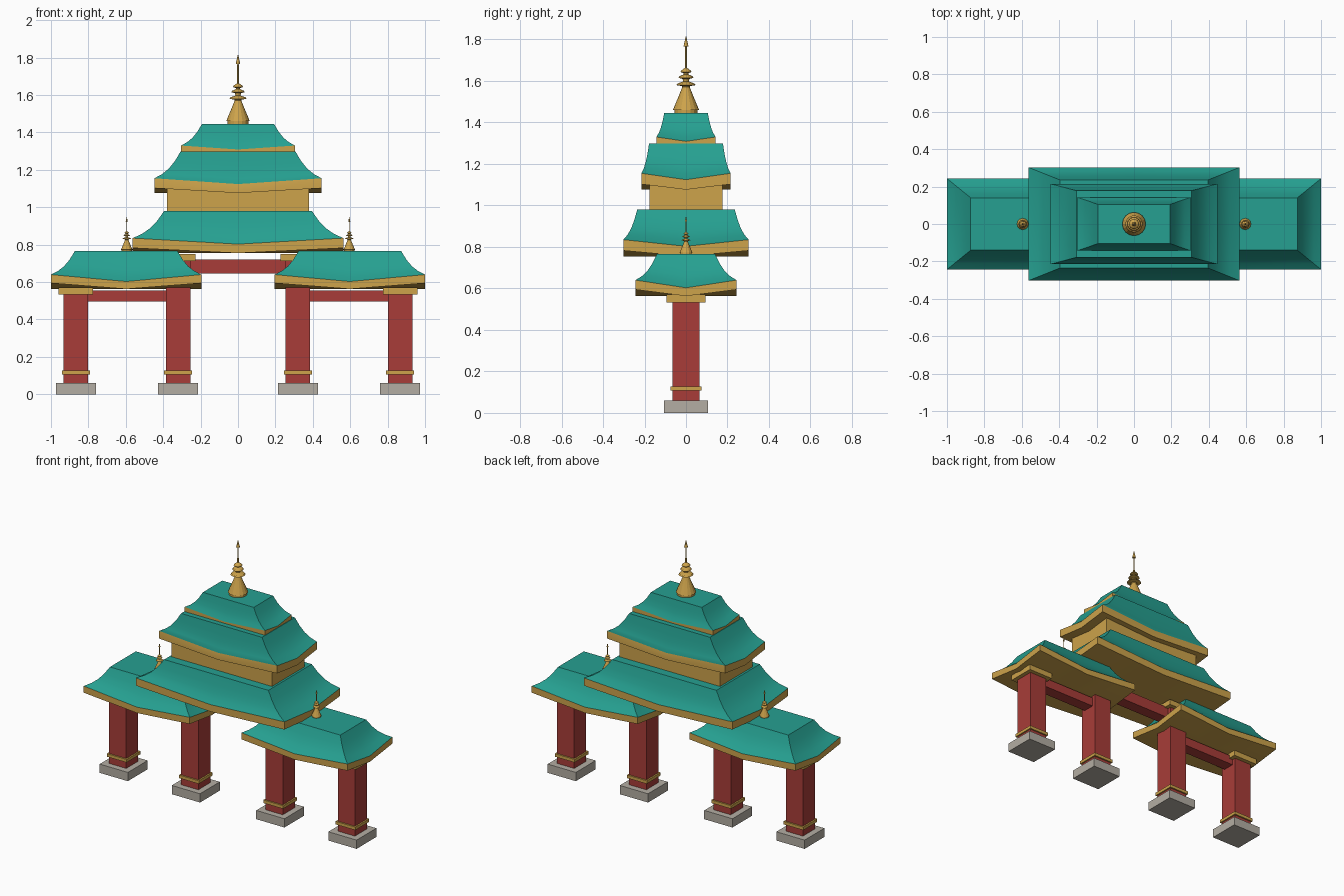
import bpy, bmesh, math

if "Cube" in bpy.data.objects:
    bpy.data.objects.remove(bpy.data.objects["Cube"])


def material(name, rgb):
    m = bpy.data.materials.new(name)
    m.diffuse_color = (*rgb, 1)
    m.use_nodes = True
    m.node_tree.nodes["Principled BSDF"].inputs["Base Color"].default_value = m.diffuse_color
    return m


TEAL = material("teal_tile", (0.019, 0.352, 0.283))
GOLD = material("gold", (0.61, 0.366, 0.07))
RED = material("red_lacquer", (0.392, 0.046, 0.04))
STONE = material("grey_stone", (0.456, 0.423, 0.366))


def finish(bm, name, mats):
    bmesh.ops.recalc_face_normals(bm, faces=bm.faces[:])
    me = bpy.data.meshes.new(name)
    bm.to_mesh(me)
    bm.free()
    for m in mats:
        me.materials.append(m)
    ob = bpy.data.objects.new(name, me)
    bpy.context.collection.objects.link(ob)
    return ob


def box(name, x, hx, hy, z0, z1, mat):
    bm = bmesh.new()
    bmesh.ops.create_cube(bm, size=1)
    for v in bm.verts:
        v.co = (x + v.co.x * 2 * hx, v.co.y * 2 * hy, z0 + (v.co.z + 0.5) * (z1 - z0))
    return finish(bm, name, [mat])


# Roof: gold fascia with raised corners, then concave teal slopes up to a flat top
def roof(name, x, eave, top, z_mid, lift, z_top, fascia):
    bm = bmesh.new()

    def ring(s, z, up):
        hx = eave[0] + (top[0] - eave[0]) * s
        hy = eave[1] + (top[1] - eave[1]) * s
        pts = [(-1, -1), (0, -1), (1, -1), (1, 0), (1, 1), (0, 1), (-1, 1), (-1, 0)]
        return [bm.verts.new((x + a * hx, b * hy, z + (up if a * b else 0))) for a, b in pts]

    rings = [ring(0, z_mid - fascia, lift * 0.85)]
    for s, h in ((0, 0), (0.3, 0.17), (0.55, 0.38), (0.78, 0.66), (1, 1)):
        rings.append(ring(s, z_mid + (z_top - z_mid) * h, lift * (1 - h) ** 1.3))
    for k, (a, b) in enumerate(zip(rings, rings[1:])):
        for i in range(8):
            j = (i + 1) % 8
            f = bm.faces.new((a[i], a[j], b[j], b[i]))
            f.material_index = 1 if k == 0 else 0
    bm.faces.new(rings[-1])
    # underside folds down towards the middle
    c = bm.verts.new((x, 0, z_mid - fascia))
    for i in range(8):
        bm.faces.new((c, rings[0][(i + 1) % 8], rings[0][i])).material_index = 1
    ob = finish(bm, name, [TEAL, GOLD])
    bpy.ops.object.select_all(action='DESELECT')
    ob.select_set(True)
    bpy.context.view_layer.objects.active = ob
    bpy.ops.object.shade_smooth_by_angle(angle=math.radians(25))


# Spire: lathed profile of bell, stacked discs, needle and tip
SPIRE = [(0.056, 0), (0.056, 0.015), (0.063, 0.016), (0.055, 0.035), (0.036, 0.08),
         (0.018, 0.125), (0.02, 0.13), (0.046, 0.135), (0.04, 0.143), (0.014, 0.152),
         (0.016, 0.165), (0.036, 0.17), (0.031, 0.178), (0.011, 0.187),
         (0.012, 0.193), (0.027, 0.198), (0.022, 0.206), (0.005, 0.218),
         (0.004, 0.32), (0.012, 0.322), (0, 0.375)]


def spire(name, x, z, scale, sides=16):
    bm = bmesh.new()
    vs = [bm.verts.new((r * scale, 0, h * scale)) for r, h in SPIRE]
    vs.insert(0, bm.verts.new((0, 0, 0)))
    es = [bm.edges.new(p) for p in zip(vs, vs[1:])]
    bmesh.ops.spin(bm, geom=vs + es, cent=(0, 0, 0), axis=(0, 0, 1),
                   angle=math.tau, steps=sides, use_duplicate=False)
    bmesh.ops.remove_doubles(bm, verts=bm.verts[:], dist=0.0001)
    bmesh.ops.translate(bm, verts=bm.verts[:], vec=(x, 0, z))
    finish(bm, name, [GOLD])


# Pillars with stone bases, gold bands and capitals
for side, sx in (("left", -1), ("right", 1)):
    for place, px, h in (("outer", 0.867, 0.533), ("inner", 0.32, 0.712)):
        n = f"{side}_{place}_"
        box(n + "pillar", sx * px, 0.065, 0.065, 0.001, h, RED)
        box(n + "base", sx * px, 0.107, 0.107, 0, 0.06, STONE)
        box(n + "band", sx * px, 0.075, 0.075, 0.107, 0.128, GOLD)
        box(n + "capital", sx * px, 0.093, 0.093, h, h + 0.037, GOLD)
    # Side bay beam, roof and small spire
    box(side + "_beam", sx * 0.593, 0.25, 0.04, 0.495, 0.556, RED)
    roof(side + "_roof", sx * 0.598, (0.402, 0.243), (0.275, 0.14), 0.603, 0.037, 0.765, 0.04)
    spire(side + "_spire", sx * 0.595, 0.765, 0.49, 12)

# Central beam and tiers
box("main_beam", 0, 0.3, 0.04, 0.645, 0.72, RED)
roof("lower_main_roof", 0, (0.563, 0.302), (0.395, 0.235), 0.803, 0.032, 0.98, 0.048)
box("upper_wall", 0, 0.38, 0.175, 0.97, 1.11, GOLD)
roof("middle_main_roof", 0, (0.447, 0.215), (0.307, 0.178), 1.124, 0.031, 1.298, 0.048)
roof("top_main_roof", 0, (0.304, 0.143), (0.193, 0.105), 1.309, 0.021, 1.445, 0.03)
spire("main_spire", 0, 1.445, 1.0)
